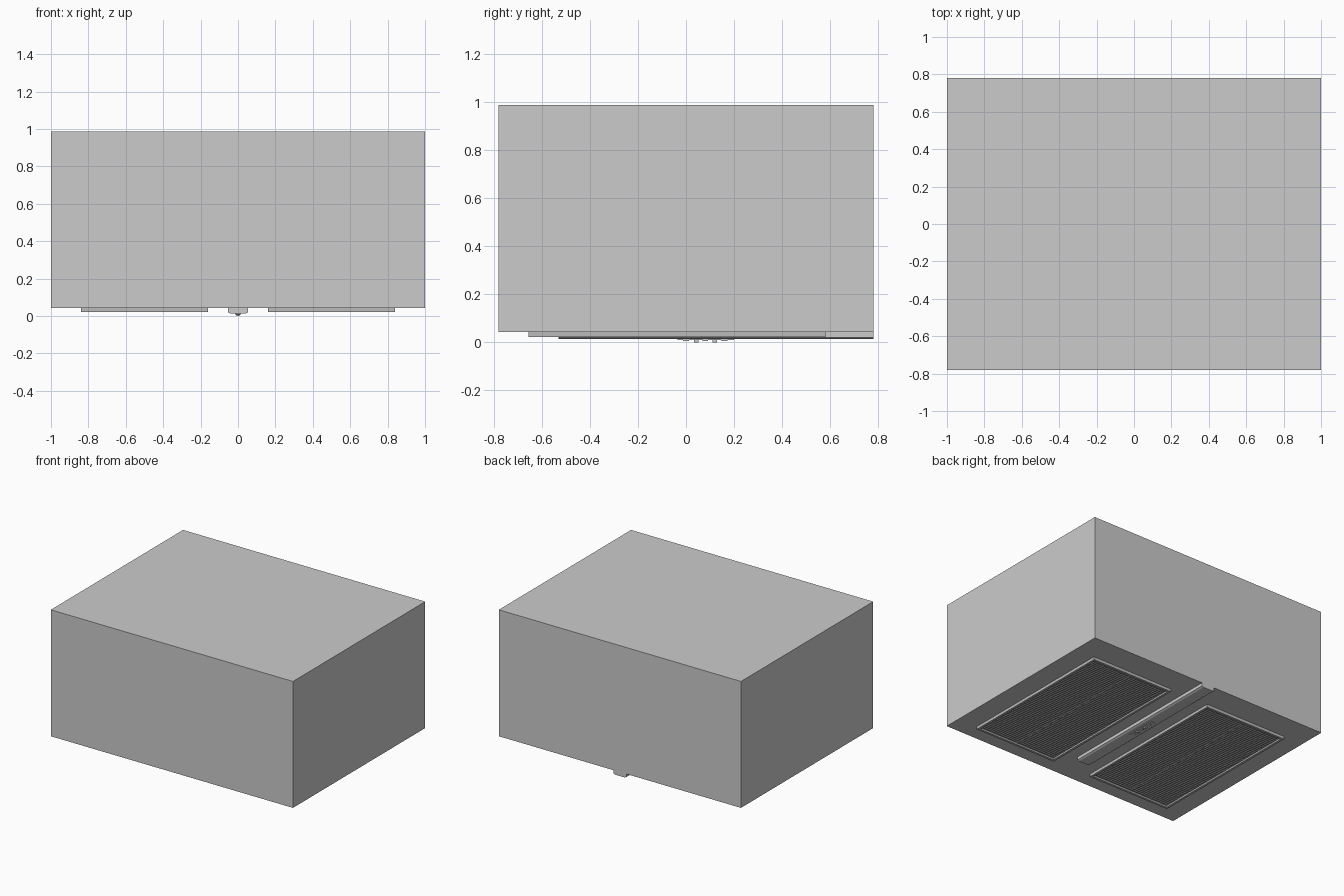
import bpy, bmesh

if "Cube" in bpy.data.objects:
    bpy.data.objects.remove(bpy.data.objects["Cube"])


def mesh_object(name, bm):
    bmesh.ops.recalc_face_normals(bm, faces=bm.faces[:])
    me = bpy.data.meshes.new(name)
    bm.to_mesh(me)
    bm.free()
    ob = bpy.data.objects.new(name, me)
    bpy.context.collection.objects.link(ob)
    return ob


def box(name, x0, x1, y0, y1, z0, z1):
    bm = bmesh.new()
    bmesh.ops.create_cube(bm, size=1)
    for v in bm.verts:
        v.co = ((x0 + x1) / 2 + v.co.x * (x1 - x0),
                (y0 + y1) / 2 + v.co.y * (y1 - y0),
                (z0 + z1) / 2 + v.co.z * (z1 - z0))
    return mesh_object(name, bm)


def extrude(name, profile, axis, a, b):
    """Extrude a closed 2D profile (u, z) along axis 0 (x) or 1 (y)."""
    bm = bmesh.new()
    point = (lambda u, z: (a, u, z)) if axis == 0 else (lambda u, z: (u, a, z))
    face = bm.faces.new([bm.verts.new(point(u, z)) for u, z in profile])
    new = bmesh.ops.extrude_face_region(bm, geom=[face])["geom"]
    shift = (b - a, 0, 0) if axis == 0 else (0, b - a, 0)
    bmesh.ops.translate(bm, vec=shift,
                        verts=[g for g in new if isinstance(g, bmesh.types.BMVert)])
    return mesh_object(name, bm)


dark = bpy.data.materials.new("filter_grey")
dark.diffuse_color = (0.5, 0.5, 0.5, 1)
dark.use_nodes = True
dark.node_tree.nodes["Principled BSDF"].inputs["Base Color"].default_value = dark.diffuse_color

BASE = 0.043
Y0, Y1 = -0.655, 0.58
RIM = 0.025

# main housing
box("housing", -1, 1, -0.78, 0.78, BASE, 0.987)

# two filter panels: inset tray with rim, ribbed mesh and centre divider
for side, label in ((-1, "left"), (1, "right")):
    x0, x1 = sorted((side * 0.16, side * 0.84))
    tray = box(label + "_filter_frame", x0, x1, Y0, Y1, 0.022, BASE)
    bm = bmesh.new()
    bm.from_mesh(tray.data)
    bottom = [f for f in bm.faces if f.normal.z < -0.9]
    bmesh.ops.inset_region(bm, faces=bottom, thickness=RIM)
    inner = bmesh.ops.extrude_face_region(bm, geom=bottom)["geom"]
    bmesh.ops.delete(bm, geom=bottom, context='FACES')
    bmesh.ops.translate(bm, vec=(0, 0, 0.012),
                        verts=[g for g in inner if isinstance(g, bmesh.types.BMVert)])
    bm.to_mesh(tray.data)
    bm.free()
    xm = (x0 + x1) / 2
    count = 60
    step = (Y1 - Y0 - 2 * RIM) / count
    start = Y0 + RIM
    rib = extrude(label + "_filter_ribs",
                  [(start, 0.0335), (start + step / 2, 0.029), (start + step, 0.0335)],
                  0, x0 + RIM, x1 - RIM)
    arr = rib.modifiers.new("repeat", 'ARRAY')
    arr.count = count
    arr.use_relative_offset = False
    arr.use_constant_offset = True
    arr.constant_offset_displace = (0, step, 0)
    div = box(label + "_filter_divider", xm - 0.004, xm + 0.004,
              Y0 + RIM, Y1 - RIM, 0.027, 0.034)
    for ob in (tray, rib, div):
        ob.data.materials.append(dark)

# central bar with chamfered lower edges
extrude("centre_bar",
        [(-0.053, BASE), (-0.053, 0.02), (-0.04, 0.013),
         (0.04, 0.013), (0.053, 0.02), (0.053, BASE)], 1, -0.53, 0.78)

# control strip with small keys and two studs
box("control_strip", -0.017, 0.017, -0.035, 0.2, 0.009, 0.013)
for i, y in enumerate((0.0, 0.08, 0.16)):
    box("key_%d" % i, -0.012, 0.012, y - 0.012, y + 0.012, 0.006, 0.009)
for i, y in enumerate((0.042, 0.12)):
    box("stud_%d" % i, -0.009, 0.009, y - 0.009, y + 0.009, 0.0, 0.009)
